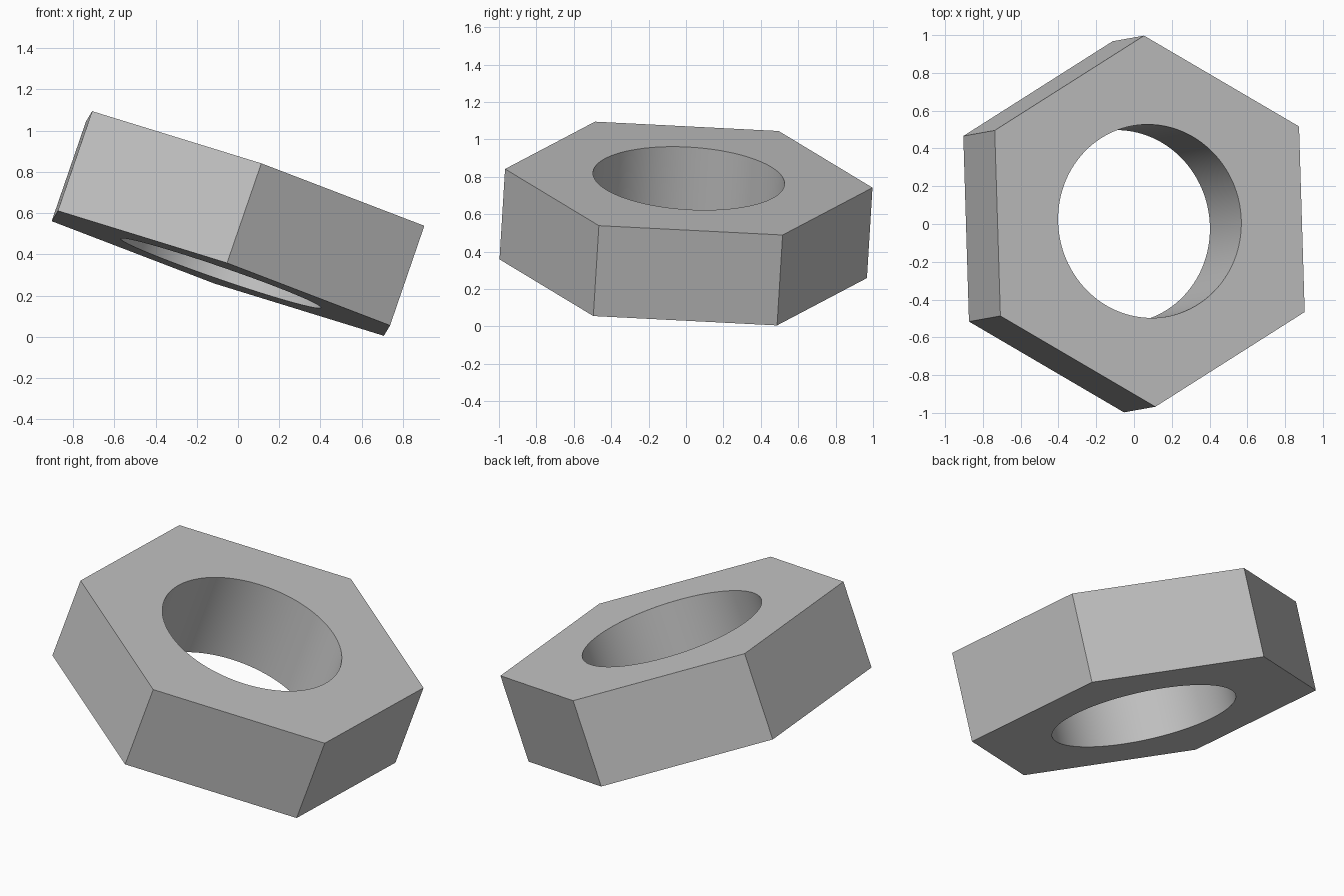
import bpy
from mathutils import Matrix, Vector

if "Cube" in bpy.data.objects:
    bpy.data.objects.remove(bpy.data.objects["Cube"], do_unlink=True)

# Tilted frame: nut axis, and the direction of one hexagon corner
axis = Vector((0.325, 0.058, 0.944)).normalized()
corner = Vector((-0.03, 0.98, -0.05))
corner = (corner - axis * corner.dot(axis)).normalized()
side = corner.cross(axis)
pose = Matrix.Translation((0, 0, 0.55)) @ Matrix((side, corner, axis)).transposed().to_4x4()


def prism(name, sides, radius, depth):
    bpy.ops.mesh.primitive_cylinder_add(vertices=sides, radius=radius, depth=depth)
    obj = bpy.context.object
    obj.name = obj.data.name = name
    obj.matrix_world = pose
    return obj


# Bore cutter and hexagonal body
bore = prism("bore_cutter", 128, 0.513, 1.0)
bore.hide_render = True
nut = prism("hex_nut", 6, 0.984, 0.512)

# Plain grey metal
grey = bpy.data.materials.new("grey")
grey.use_nodes = True
colour = (0.55, 0.55, 0.55, 1)
grey.diffuse_color = colour
grey.node_tree.nodes["Principled BSDF"].inputs["Base Color"].default_value = colour
for obj in (nut, bore):
    obj.data.materials.append(grey)

# Cut the bore through the body
cut = nut.modifiers.new("bore", "BOOLEAN")
cut.operation = "DIFFERENCE"
cut.solver = "EXACT"
cut.object = bore
bpy.context.view_layer.update()
bpy.ops.object.modifier_apply(modifier=cut.name)
bpy.data.objects.remove(bore, do_unlink=True)

# Smooth bore wall, crisp hexagon edges
bpy.ops.object.select_all(action="DESELECT")
nut.select_set(True)
bpy.context.view_layer.objects.active = nut
bpy.ops.object.shade_smooth_by_angle(angle=0.5)
